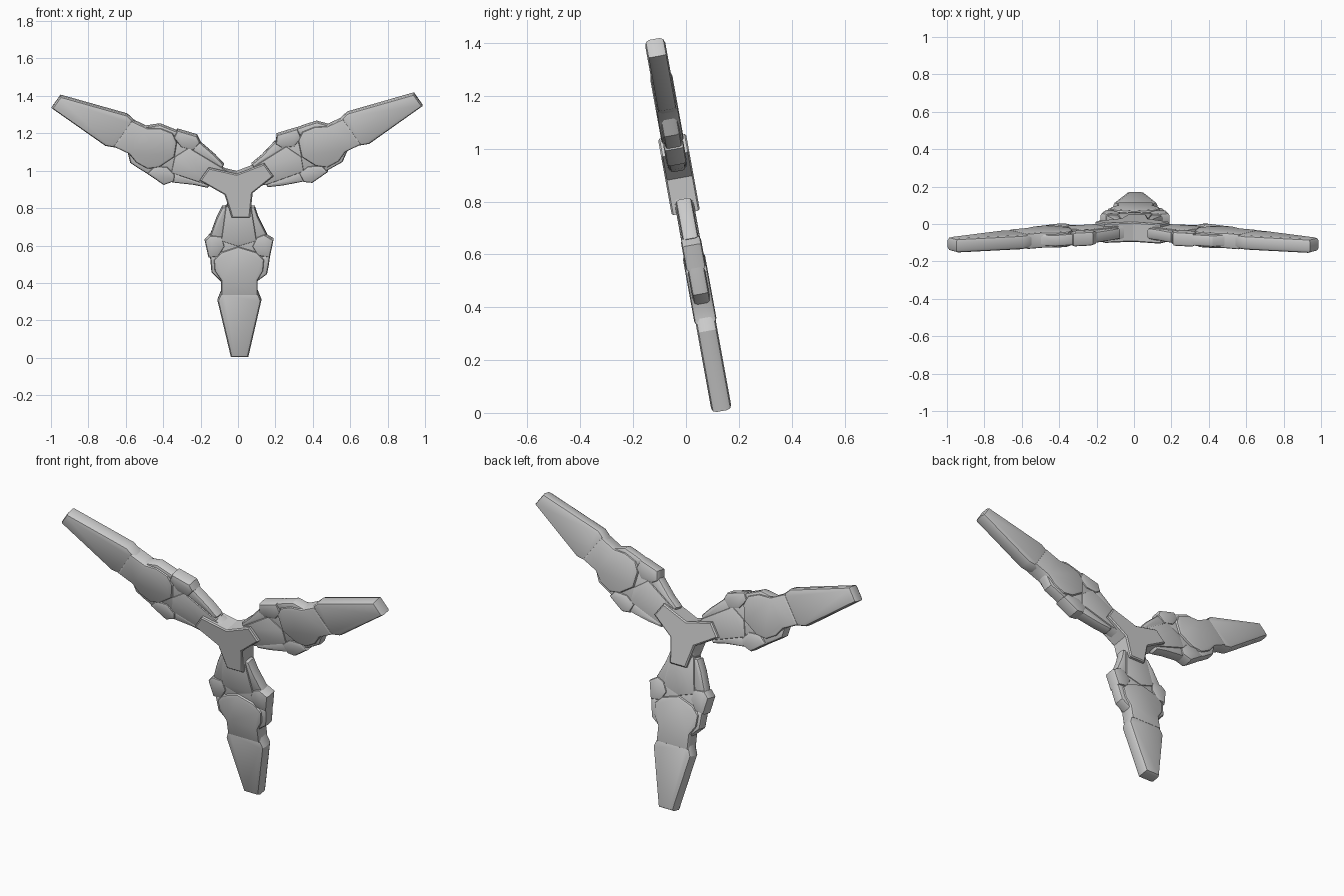
import bpy, bmesh, math
from mathutils import Matrix, Vector

if "Cube" in bpy.data.objects:
    bpy.data.objects.remove(bpy.data.objects["Cube"])

TILT = math.radians(10.3)
SX, CZ = 1.205, 0.92
BASE = (Matrix.Translation((0, -0.03, CZ)) @ Matrix.Rotation(TILT, 4, 'X')
        @ Matrix.Diagonal((SX, 1, 1, 1)))


def plate(name, pts, thick, bevel, turn=0, segs=2):
    """Flat plate from a front-view outline, rounded rims, turned about the hub."""
    bm = bmesh.new()
    vs = [bm.verts.new((x / SX, -thick / 2, (z - CZ) / math.cos(TILT))) for x, z in pts]
    face = bm.faces.new(vs)
    ext = bmesh.ops.extrude_face_region(bm, geom=[face])
    bmesh.ops.translate(bm, vec=Vector((0, thick, 0)),
                        verts=[v for v in ext["geom"] if isinstance(v, bmesh.types.BMVert)])
    bmesh.ops.recalc_face_normals(bm, faces=bm.faces)
    rims = [e for e in bm.edges if abs(e.verts[0].co.y - e.verts[1].co.y) < 1e-5]
    bmesh.ops.bevel(bm, geom=rims, offset=bevel, segments=segs, profile=0.5, affect='EDGES')
    bm.transform(BASE @ Matrix.Rotation(turn, 4, 'Y'))
    bmesh.ops.recalc_face_normals(bm, faces=bm.faces)
    me = bpy.data.meshes.new(name)
    bm.to_mesh(me)
    bm.free()
    ob = bpy.data.objects.new(name, me)
    bpy.context.collection.objects.link(ob)
    bpy.context.view_layer.objects.active = ob
    ob.select_set(True)
    bpy.ops.object.shade_smooth_by_angle(angle=math.radians(30))
    ob.select_set(False)


# parts of the lower arm: name, outline (x, z), thickness, rim bevel
ARM = [
    ("blade", [(-.11, .31), (-.038, .007), (.055, .007), (.125, .31),
               (.105, .36), (-.09, .36)], .077, .018),
    ("body", [(-.09, .57), (0, .60), (.1, .57), (.14, .53), (.135, .47), (.105, .42),
              (.105, .34), (-.09, .34), (-.09, .42), (-.125, .47), (-.13, .53)], .085, .012),
    ("waist", [(-.09, .66), (.1, .66), (.1, .52), (-.09, .52)], .06, .008),
    ("neck", [(-.065, .815), (.07, .815), (.1, .63), (0, .60), (-.09, .63)], .072, .008),
    ("left_front_rail", [(-.085, .81), (-.115, .75), (-.15, .655), (-.08, .63), (-.055, .81)], .062, .014),
    ("right_front_rail", [(.09, .81), (.11, .75), (.155, .66), (.09, .63), (.06, .81)], .062, .014),
    ("left_pad", [(-.178, .63), (-.15, .66), (-.085, .655), (-.07, .60),
                  (-.105, .545), (-.158, .54)], .077, .014),
    ("right_pad", [(.19, .635), (.14, .665), (.1, .65), (.075, .60),
                   (.105, .55), (.17, .54)], .077, .014),
    ("left_rear_rail", [(-.15, .55), (-.142, .46), (-.09, .41), (-.08, .55)], .065, .014),
    ("right_rear_rail", [(.172, .55), (.165, .5), (.155, .45), (.1, .41), (.09, .55)], .065, .014),
]

# three identical arms
for i in range(3):
    for name, pts, t, b in ARM:
        plate(f"{name}_{i + 1}", pts, t, b, turn=-i * math.tau / 3)

# central hub: one Y-shaped plate made from three turned outline pieces
hub = []
for i in range(3):
    a = i * math.tau / 3
    for x, z in [(-.072, .88), (-.033, .757), (.065, .757)]:
        u, v = x / SX, (z - CZ) / math.cos(TILT)
        hub.append(((u * math.cos(a) - v * math.sin(a)) * SX,
                    (u * math.sin(a) + v * math.cos(a)) * math.cos(TILT) + CZ))
plate("hub", hub, .108, .006, segs=1)
# inner core that joins hub and necks
plate("arm_root_1", [(-.06, .95), (.06, .95), (.068, .78), (-.06, .78)], .07, .008)
plate("arm_root_2", [(-.06, .95), (.06, .95), (.068, .78), (-.06, .78)], .07, .008, -math.tau / 3)
plate("arm_root_3", [(-.06, .95), (.06, .95), (.068, .78), (-.06, .78)], .07, .008, math.tau / 3)
